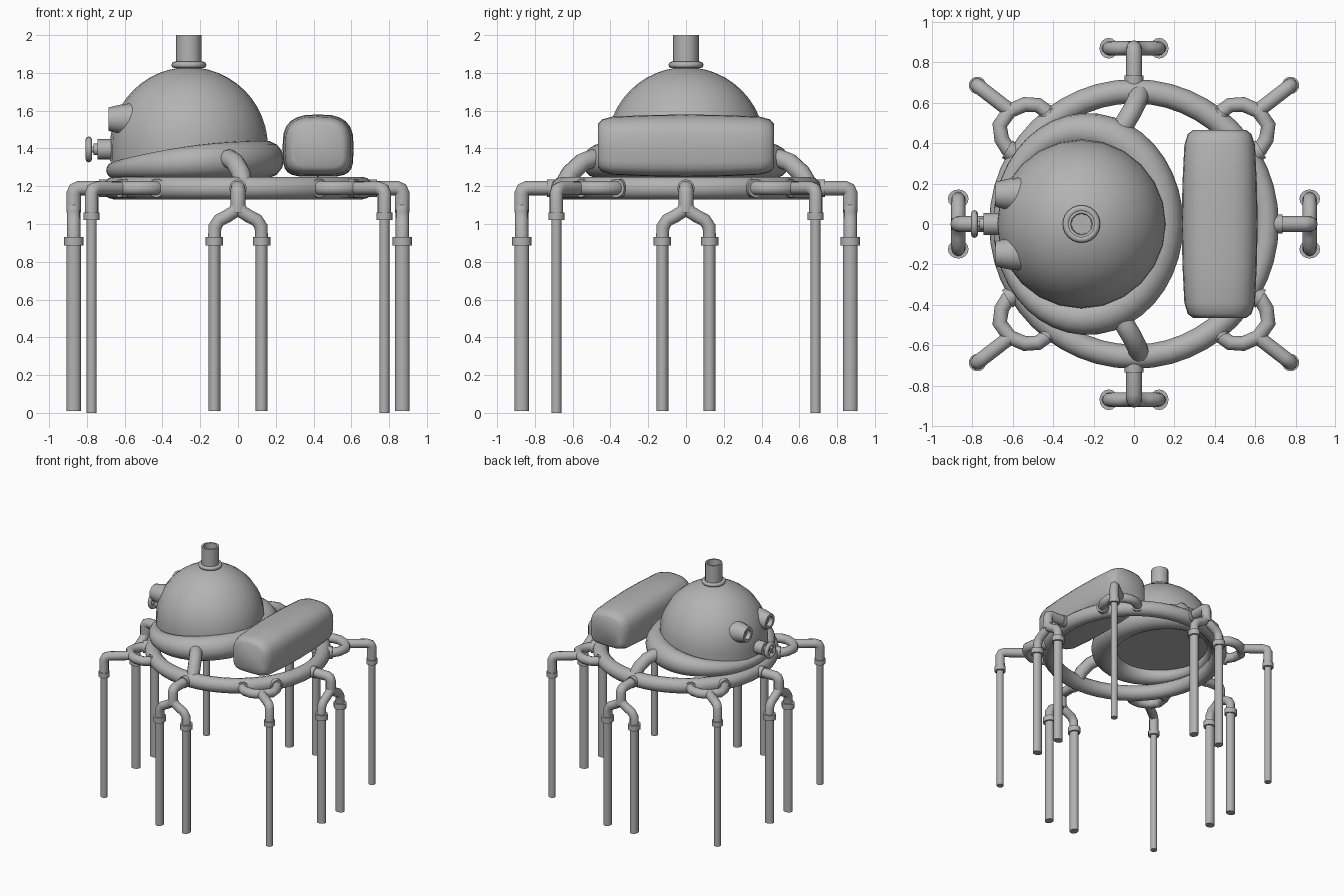
import bpy, bmesh
from math import sin, cos, pi, radians
from mathutils import Vector, Matrix

cube = bpy.data.objects.get("Cube")
if cube:
    bpy.data.objects.remove(cube, do_unlink=True)

metal = bpy.data.materials.new("grey metal")
metal.use_nodes = True
GREY = (0.45, 0.45, 0.45, 1)
metal.diffuse_color = GREY
metal.node_tree.nodes["Principled BSDF"].inputs["Base Color"].default_value = GREY


def add(name, mesh, angle=40):
    """Link a mesh as a shaded object."""
    ob = bpy.data.objects.new(name, mesh)
    bpy.context.collection.objects.link(ob)
    mesh.materials.clear()
    mesh.materials.append(metal)
    bpy.ops.object.select_all(action='DESELECT')
    ob.select_set(True)
    bpy.context.view_layer.objects.active = ob
    bpy.ops.object.shade_smooth_by_angle(angle=radians(angle))
    return ob


def loft(name, rings, angle=40):
    """Skin a list of equal-length point rings and close both ends."""
    bm = bmesh.new()
    rows = [[bm.verts.new(p) for p in ring] for ring in rings]
    n = len(rows[0])
    for a, b in zip(rows, rows[1:]):
        for i in range(n):
            j = (i + 1) % n
            bm.faces.new((a[i], a[j], b[j], b[i]))
    bm.faces.new(rows[0])
    bm.faces.new(rows[-1])
    bmesh.ops.remove_doubles(bm, verts=bm.verts, dist=1e-5)
    bmesh.ops.recalc_face_normals(bm, faces=bm.faces)
    mesh = bpy.data.meshes.new(name)
    bm.to_mesh(mesh)
    bm.free()
    return add(name, mesh, angle)


def lathe(name, profile, origin=(0, 0, 0), axis=(0, 0, 1), seg=16, squash=(1, 1)):
    """Turn a (radius, height) profile around an axis."""
    turn = Vector((0, 0, 1)).rotation_difference(Vector(axis)).to_matrix()
    rings = []
    for r, h in profile:
        r = max(r, 1e-7)
        ring = [(r * squash[0] * cos(2 * pi * i / seg), r * squash[1] * sin(2 * pi * i / seg), h)
                for i in range(seg)]
        rings.append([turn @ Vector(p) + Vector(origin) for p in ring])
    return loft(name, rings)


def tube(name, points, radius, radii=None, closed=False, res=4):
    """Sweep a round pipe along a path."""
    cu = bpy.data.curves.new(name, 'CURVE')
    cu.dimensions = '3D'
    cu.bevel_depth = radius
    cu.bevel_resolution = res
    cu.use_fill_caps = True
    sp = cu.splines.new('POLY')
    sp.points.add(len(points) - 1)
    for i, p in enumerate(points):
        sp.points[i].co = (*p, 1)
        sp.points[i].radius = radii[i] if radii else 1
    sp.use_cyclic_u = closed
    temp = bpy.data.objects.new("temp", cu)
    bpy.context.collection.objects.link(temp)
    deps = bpy.context.evaluated_depsgraph_get()
    mesh = bpy.data.meshes.new_from_object(temp.evaluated_get(deps))
    bpy.data.objects.remove(temp, do_unlink=True)
    return add(name, mesh, 60)


def circle(n, rx, ry, z=0.0, x=0.0):
    return [(x + rx * cos(2 * pi * i / n), ry * sin(2 * pi * i / n), z) for i in range(n)]


# Main ring
tube("base_ring", circle(48, 0.657, 0.657, 1.19), 0.06, closed=True)

# Dome, with a short straight skirt
CX = -0.26
dome = [(0, 1.33), (0.418, 1.33)]
dome += [(0.418 * cos(a * pi / 24), 1.41 + 0.42 * sin(a * pi / 24)) for a in range(13)]
lathe("dome", dome, (CX, 0, 0), seg=24)

# Swollen collar around the dome, thin at one end
N = 40
path, fat = [], []
for i in range(N):
    a = 2 * pi * i / N
    t = (1 + cos(a)) / 2
    r = 0.045 + 0.056 * (1 - (1 - t) ** 2)
    path.append((-0.255 + 0.398 * cos(a), 0.462 * sin(a), 1.24 + r))
    fat.append(r)
tube("dome_collar", path, 1.0, fat, closed=True, res=5)

# Chimney with a hexagonal bore and a bead at its foot
lathe("chimney", [(0.068, 1.8), (0.068, 2.0), (0.054, 2.0), (0.05, 1.85), (0, 1.85)],
      (CX, 0, 0), seg=12)
tube("chimney_bead", circle(24, 0.076, 0.076, 1.842, CX), 0.017, closed=True, res=2)

# Rounded tank
rings = []
for y, s in ((-0.465, 0.7), (-0.445, 0.84), (-0.39, 0.93), (-0.2, 0.98), (0, 1),
             (0.2, 0.98), (0.39, 0.93), (0.445, 0.84), (0.465, 0.7)):
    ring = []
    for i in range(24):
        c, d = cos(2 * pi * i / 24), sin(2 * pi * i / 24)
        e = 2 / (2.8 if d > 0 else 4.5)
        px = abs(c) ** e * (1 if c > 0 else -1)
        pz = abs(d) ** e * (1 if d > 0 else -1)
        ring.append((0.424 + 0.188 * s * px, y, 1.415 + 0.165 * s * pz))
    rings.append(ring)
loft("tank", rings, 50)

# Struts and portholes in mirrored pairs
for side, tag in ((1, "back"), (-1, "front")):
    tube("strut_" + tag, [(-0.08, side * 0.44, 1.34), (-0.045, side * 0.5, 1.345),
                          (-0.015, side * 0.55, 1.325), (0.015, side * 0.61, 1.27),
                          (0.03, side * 0.65, 1.2)], 0.05)
    lathe("porthole_" + tag, [(0, 0), (0.085, 0), (0.08, 0.08), (0.062, 0.155),
                              (0.04, 0.155), (0.036, 0.12), (0, 0.12)],
          (-0.53, side * 0.147, 1.555), (-1, 0, 0))

# Valve: body, stem and handwheel
lathe("valve_body", [(0, 0), (0.054, 0), (0.054, 0.145), (0.03, 0.145), (0.03, 0.165),
                     (0.016, 0.165), (0.016, 0.205), (0, 0.205)], (-0.6, 0, 1.395), (-1, 0, 0))
rim = [(-0.79, y, 1.395 + x) for x, y, z in circle(20, 0.052, 0.052)]
tube("handwheel_rim", rim, 0.017, closed=True, res=2)
for k in range(2):
    a = pi / 4 + k * pi / 2
    d = Vector((0, cos(a), sin(a))) * 0.052
    c = Vector((-0.79, 0, 1.395))
    tube("handwheel_spoke", [c - d, c + d], 0.01, res=2)

# Four forked legs on the axes, built along +x and turned
for k, tag in enumerate(("left", "back", "right", "front")):
    turn = Matrix.Rotation(k * pi / 2, 4, 'Z')
    parts = [
        lathe(tag + "_flange", [(0, 0.68), (0.046, 0.68), (0.046, 0.735), (0, 0.735)],
              (0, 0, 1.19), (1, 0, 0)),
        tube(tag + "_elbow", [(0.66, 0, 1.19), (0.84, 0, 1.19), (0.862, 0, 1.182),
                              (0.87, 0, 1.16), (0.87, 0, 1.06)], 0.039)]
    for s in (1, -1):
        parts += [
            tube(tag + "_fork", [(0.87, 0, 1.10), (0.87, s * 0.02, 1.065), (0.87, s * 0.06, 1.04),
                                 (0.87, s * 0.1, 1.02), (0.87, s * 0.122, 0.985),
                                 (0.87, s * 0.125, 0.9)], 0.035),
            lathe(tag + "_coupling", [(0, 0.885), (0.051, 0.885), (0.051, 0.93), (0, 0.93)],
                  (0.87, s * 0.125, 0), squash=(1, 0.9)),
            lathe(tag + "_leg", [(0, 0.01), (0.038, 0.01), (0.038, 0.9), (0, 0.9)],
                  (0.87, s * 0.125, 0), squash=(1, 0.84))]
    for ob in parts:
        ob.data.transform(turn)

# Four thin corner legs, each on a wishbone pipe
for sx in (1, -1):
    for sy in (1, -1):
        def at(x, y, z=1.19):
            return Vector((sx * x, sy * y, z))
        tag = ("left" if sx > 0 else "right") + ("_back" if sy > 0 else "_front")
        tube(tag + "_corner_elbow", [at(0.6, 0.55), at(0.745, 0.662), at(0.768, 0.68, 1.182),
                                     at(0.775, 0.686, 1.16), at(0.775, 0.686, 1.03)], 0.036)
        tube(tag + "_wishbone", [at(0.56, 0.33), at(0.625, 0.37), at(0.655, 0.42), at(0.665, 0.49),
                                 at(0.615, 0.56), at(0.54, 0.592), at(0.475, 0.588),
                                 at(0.43, 0.555), at(0.39, 0.49)], 0.037)
        for p, d in ((at(0.585, 0.345), at(0.86, 0.5, 0)), (at(0.405, 0.515), at(0.55, 0.83, 0))):
            lathe(tag + "_corner_flange", [(0, 0), (0.05, 0), (0.05, 0.05), (0, 0.05)],
                  p, d.normalized())
        lathe(tag + "_corner_coupling", [(0, 1.02), (0.043, 1.02), (0.043, 1.06), (0, 1.06)],
              at(0.775, 0.686, 0))
        lathe(tag + "_corner_leg", [(0, 0), (0.027, 0), (0.027, 1.04), (0, 1.04)],
              at(0.775, 0.686, 0))
